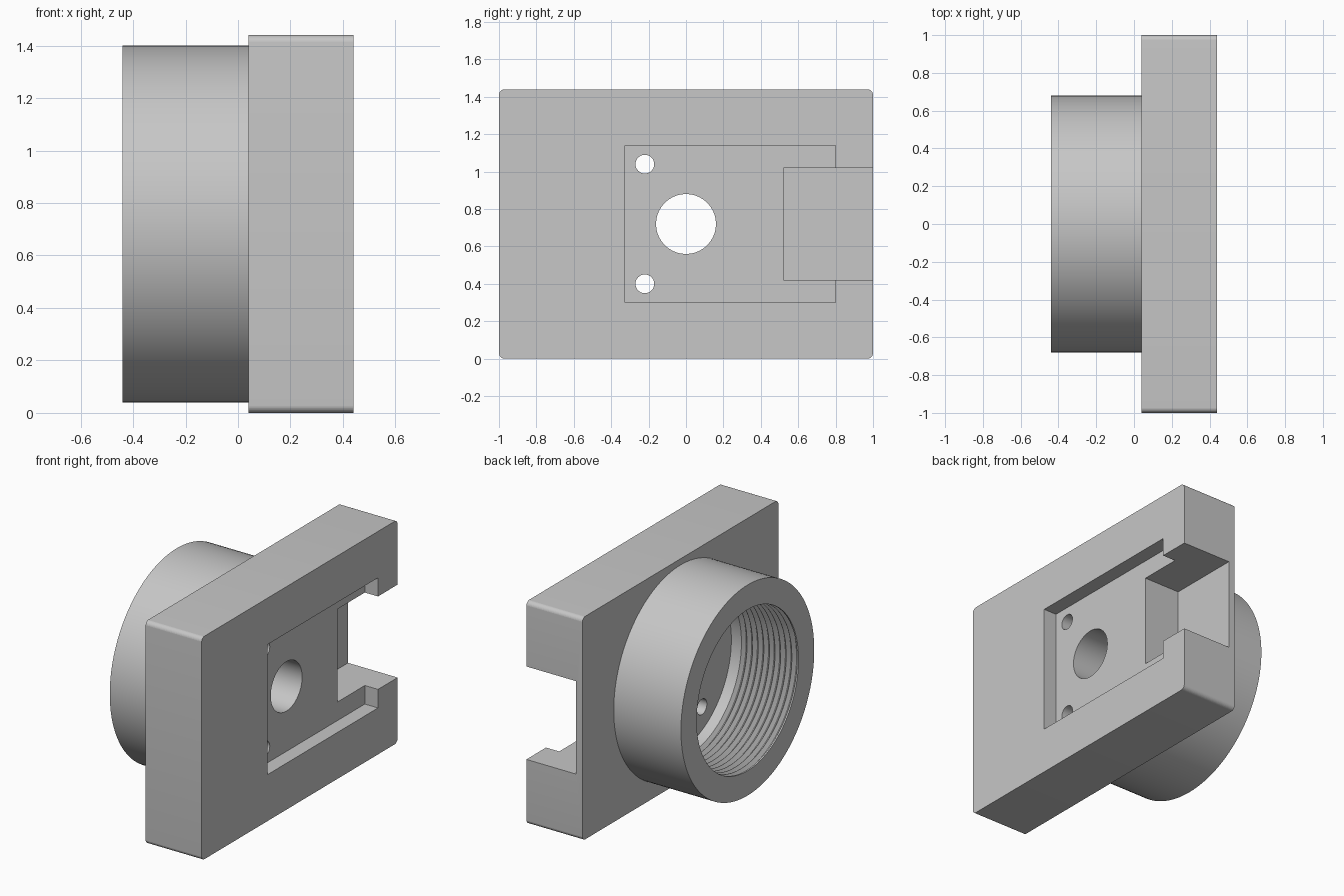
import bpy, bmesh, math
from mathutils import Matrix, Vector

if "Cube" in bpy.data.objects:
    bpy.data.objects.remove(bpy.data.objects["Cube"], do_unlink=True)

MID_Z = 0.72          # height of the collar axis
BACK, FACE = 0.04, 0.44   # plate thickness range along x
RIM = -0.44           # open end of the collar

grey = bpy.data.materials.new("plain_grey")
grey.use_nodes = True
grey.diffuse_color = (0.57, 0.57, 0.57, 1)
grey.node_tree.nodes["Principled BSDF"].inputs["Base Color"].default_value = (0.57, 0.57, 0.57, 1)


def make_object(name, bm):
    bmesh.ops.recalc_face_normals(bm, faces=bm.faces)
    mesh = bpy.data.meshes.new(name)
    bm.to_mesh(mesh)
    bm.free()
    mesh.materials.append(grey)
    obj = bpy.data.objects.new(name, mesh)
    bpy.context.collection.objects.link(obj)
    return obj


def box(name, low, high, corner=0):
    low, high = Vector(low), Vector(high)
    bm = bmesh.new()
    bmesh.ops.create_cube(bm, size=1, matrix=Matrix.Translation((low + high) / 2)
                          @ Matrix.Diagonal((high - low).to_4d()))
    if corner:
        # Round only the edges that run through the thickness
        edges = [e for e in bm.edges if abs(e.verts[0].co.x - e.verts[1].co.x) > 0.1]
        bmesh.ops.bevel(bm, geom=edges, offset=corner, segments=8,
                        profile=0.5, affect='EDGES')
    return make_object(name, bm)


def rod(name, y, z, radius):
    bm = bmesh.new()
    bmesh.ops.create_cone(bm, cap_ends=True, segments=96, radius1=radius, radius2=radius, depth=2,
                          matrix=Matrix.Translation((0, y, z)) @ Matrix.Rotation(math.pi / 2, 4, 'Y'))
    return make_object(name, bm)


def cut(target, cutter):
    cutter.hide_render = True
    mod = target.modifiers.new("cut", 'BOOLEAN')
    mod.operation, mod.solver, mod.object = 'DIFFERENCE', 'EXACT', cutter
    bpy.context.view_layer.objects.active = target
    bpy.ops.object.modifier_apply(modifier=mod.name)
    bpy.data.objects.remove(cutter, do_unlink=True)


def finish(obj):
    bpy.ops.object.select_all(action='DESELECT')
    obj.select_set(True)
    bpy.context.view_layer.objects.active = obj
    bpy.ops.object.shade_smooth_by_angle(angle=math.radians(10))


# Mounting plate with rounded corners, recess, side notch and holes
plate = box("mounting_plate", (BACK, -1, 0), (FACE, 1, 2 * MID_Z), corner=0.03)
cut(plate, box("recess_cutter", (FACE - 0.094, -0.325, 0.30), (FACE + 0.1, 0.80, 1.14)))
cut(plate, box("notch_cutter", (FACE - 0.354, 0.52, 0.42), (FACE + 0.1, 1.1, 1.02)))
cut(plate, rod("centre_hole_cutter", 0, MID_Z, 0.16))
for side in (-1, 1):
    cut(plate, rod("screw_hole_cutter", -0.22, MID_Z + side * 0.32, 0.05))
finish(plate)

# Threaded collar: a profile of (x, radius) turned about the x axis
PITCH, CREST, ROOT = 0.04, 0.52, 0.545
profile = [(BACK, 0.68), (RIM, 0.68), (RIM, CREST)]
for i in range(10):
    start = RIM + 0.01 + i * PITCH
    profile += [(start, CREST), (start + PITCH * 0.45, ROOT),
                (start + PITCH * 0.55, ROOT), (start + PITCH * 0.95, CREST)]
profile.append((BACK, CREST))

bm = bmesh.new()
SIDES = 128
rings = []
for x, r in profile:
    angles = [2 * math.pi * k / SIDES for k in range(SIDES)]
    rings.append([bm.verts.new((x, r * math.cos(a), MID_Z + r * math.sin(a))) for a in angles])
rings.append(rings[0])   # close the section against the plate
for a, b in zip(rings, rings[1:]):
    for k in range(SIDES):
        n = (k + 1) % SIDES
        bm.faces.new((a[k], a[n], b[n], b[k]))
finish(make_object("threaded_collar", bm))
